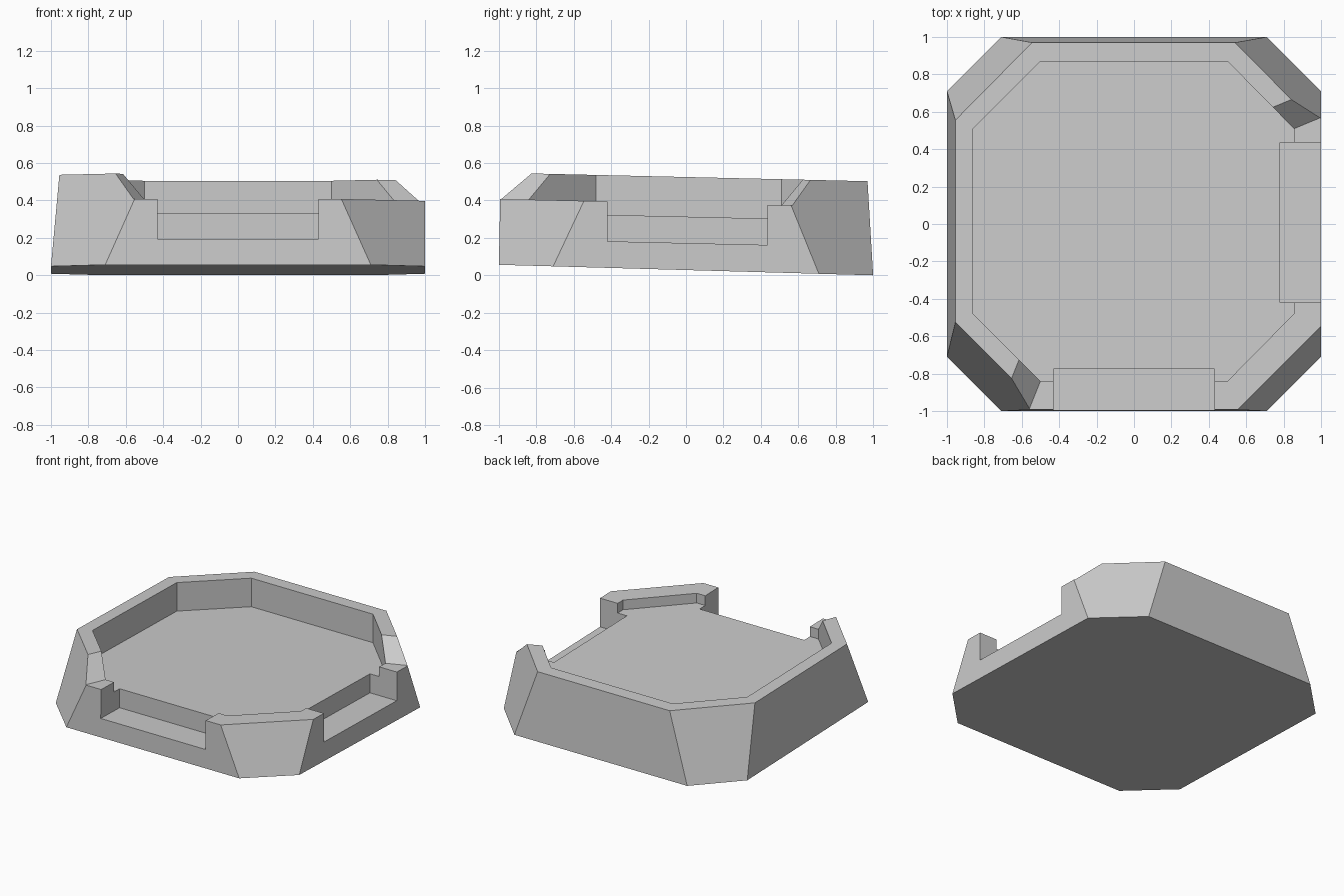
import bpy
import bmesh

old = bpy.data.objects.get("Cube")
if old:
    bpy.data.objects.remove(old, do_unlink=True)

# One plain grey
grey = bpy.data.materials.new("plain_grey")
grey.use_nodes = True
colour = (0.6, 0.6, 0.6, 1)
grey.diffuse_color = colour
grey.node_tree.nodes["Principled BSDF"].inputs["Base Color"].default_value = colour


def plane(height, slope=-0.023):
    """Level that leans gently down toward the back."""
    return lambda y: height + slope * y


def prism(name, low, low_z, high, high_z):
    """Solid between two outlines, each lying on its own leaning plane."""
    bm = bmesh.new()
    a = [bm.verts.new((x, y, low_z(y))) for x, y in low]
    b = [bm.verts.new((x, y, high_z(y))) for x, y in high]
    bm.faces.new(a[::-1])
    bm.faces.new(b)
    for i in range(len(a)):
        j = (i + 1) % len(a)
        bm.faces.new((a[i], a[j], b[j], b[i]))
    bmesh.ops.recalc_face_normals(bm, faces=bm.faces)
    mesh = bpy.data.meshes.new(name)
    bm.to_mesh(mesh)
    bm.free()
    mesh.materials.append(grey)
    obj = bpy.data.objects.new(name, mesh)
    bpy.context.collection.objects.link(obj)
    return obj


def cut(body, cutter):
    cutter.hide_render = True
    mod = body.modifiers.new("cut", 'BOOLEAN')
    mod.operation = 'DIFFERENCE'
    mod.solver = 'EXACT'
    mod.object = cutter
    bpy.context.view_layer.objects.active = body
    bpy.ops.object.modifier_apply(modifier=mod.name)
    bpy.data.objects.remove(cutter, do_unlink=True)


def box(x0, x1, y0, y1):
    return [(x0, y0), (x1, y0), (x1, y1), (x0, y1)]


base_z = plane(0.028, -0.028)
shelf_z = plane(0.172)
floor_z = plane(0.313)
low_rim_z = plane(0.385)
high_rim_z = plane(0.525)
above_z = plane(0.9)

# Tapered eight-sided body
c = 0.71
foot = [(-c, -1), (c, -1), (1, -c), (1, c), (c, 1), (-c, 1), (-1, c), (-1, -c)]
rim = [(-0.49, -0.99), (0.49, -0.99), (1, -0.48), (1, 0.505),
       (0.54, 0.97), (-0.545, 0.97), (-0.955, 0.555), (-0.955, -0.525)]
tray = prism("tray_body", foot, base_z, rim, high_rim_z)

# Sunken floor with upright inner walls
inner = [(-0.5, -0.84), (0.5, -0.84), (0.855, -0.48), (0.855, 0.51),
         (0.5, 0.87), (-0.5, 0.87), (-0.86, 0.51), (-0.86, -0.48)]
cut(tray, prism("floor_cutter", inner, floor_z, inner, above_z))

# Lowered rim on two sides, with sloping ends
low = [(-0.6, -1.09), (1.1, -1.09), (1.1, 0.611), (0.76, 0.47), (-0.46, -0.74)]
high = [(-0.866, -0.981), (1.1, -1.09), (0.99, 0.877), (0.65, 0.736), (-0.726, -0.631)]
cut(tray, prism("low_rim_cutter", low, low_rim_z, high, plane(0.655)))

# Open stepped notches in the two low sides
for name, outline in (("front_notch", box(-0.43, 0.43, -1.1, -0.775)),
                      ("side_notch", box(0.78, 1.1, -0.42, 0.435))):
    cut(tray, prism(name, outline, shelf_z, outline, above_z))
